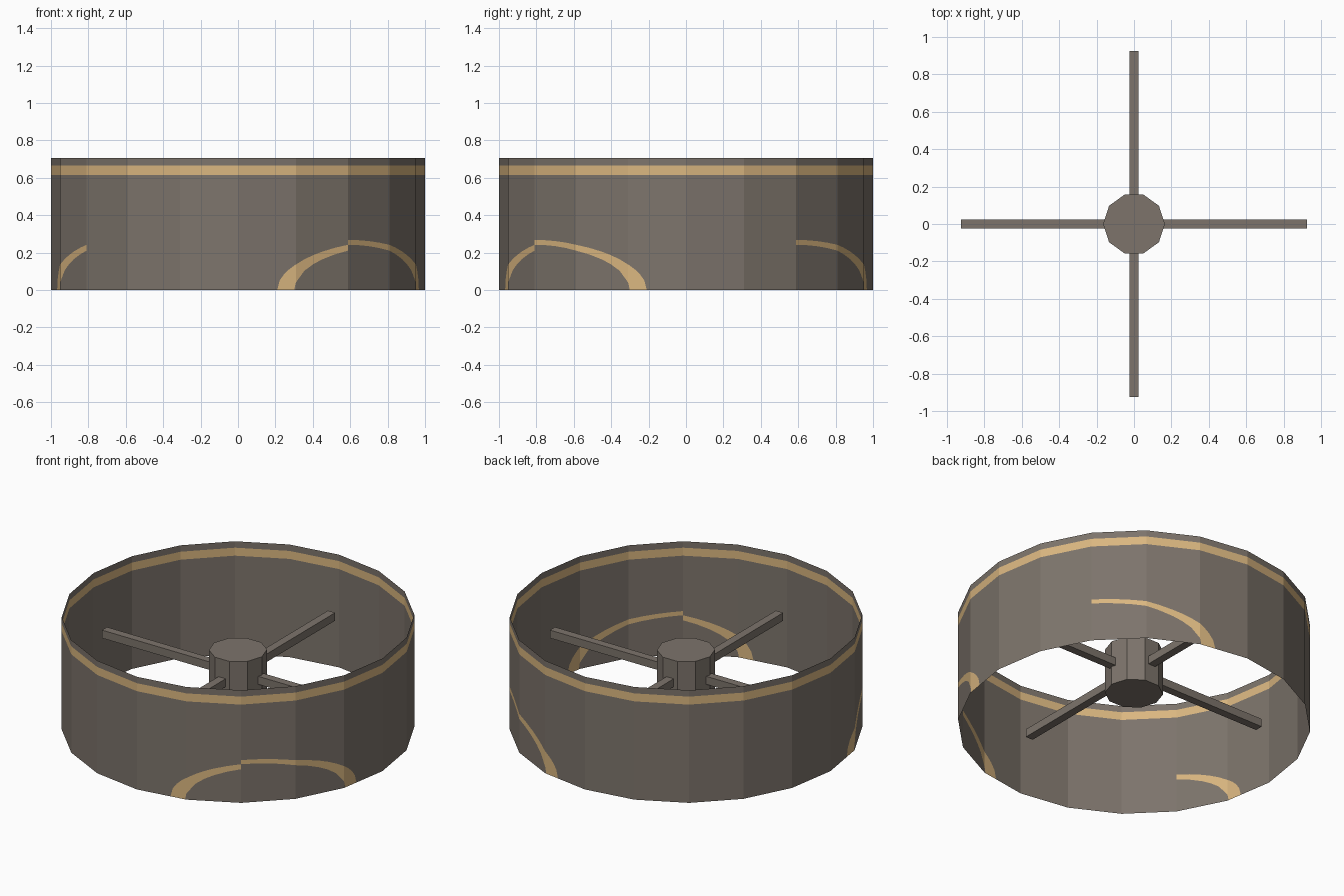
import bpy, bmesh, math

if "Cube" in bpy.data.objects:
    bpy.data.objects.remove(bpy.data.objects["Cube"])

H = 0.705                      # wall height
BAND = (0.615, 0.665)          # gold band near the rim
SIDES = 20
STEP = 360 / SIDES


def material(name, rgb):
    m = bpy.data.materials.new(name)
    m.diffuse_color = (*rgb, 1)
    m.use_nodes = True
    m.node_tree.nodes["Principled BSDF"].inputs["Base Color"].default_value = m.diffuse_color
    return m


GREY = material("warm grey", (0.205, 0.175, 0.148))
GOLD = material("pale gold", (0.70, 0.47, 0.215))


def finish(bm, name, mats):
    me = bpy.data.meshes.new(name)
    bm.to_mesh(me)
    bm.free()
    for m in mats:
        me.materials.append(m)
    ob = bpy.data.objects.new(name, me)
    bpy.context.collection.objects.link(ob)
    return ob


def wall_point(deg, z):
    """Point on the flat-sided wall at an angle."""
    i = math.floor(deg / STEP + 1e-6)
    t = deg / STEP - i
    a, b = math.radians(i * STEP), math.radians((i + 1) * STEP)
    return (math.cos(a) * (1 - t) + math.cos(b) * t,
            math.sin(a) * (1 - t) + math.sin(b) * t, z)


def ellipse(offset, span, height):
    return height * math.sqrt(max(0, 1 - (offset / span) ** 2))


# Half arches: (apex angle, direction, first offset drawn)
ARCHES = [(36, 1, 0), (-54, 1, 0), (-36, -1, 18), (-126, -1, 18)]
CUTS = [0, 4.5, 9, 13.5, 18, 22.5, 27, 30, 33, 36, 36.5, 38, 39.5, 41, 41.8, 54]

# Wall strips: angle range plus arch heights at each end
strips = []
covered = set()
for apex, sign, first in ARCHES:
    for o0, o1 in zip(CUTS, CUTS[1:]):
        if o0 < first:
            continue
        ends = [(apex + sign * o, ellipse(o, 36.5, 0.242), ellipse(o, 41.8, 0.268))
                for o in (o0, o1)]
        strips.append(ends if sign > 0 else ends[::-1])
    for o in range(first, 54, 18):
        covered.add(round((apex + sign * (o + 9) - 9) / STEP) % SIDES)
for i in range(SIDES):
    if i not in covered:
        strips.append([(i * STEP, 0, 0), ((i + 1) * STEP, 0, 0)])

# Drum wall: an open single-skin ring with cut-in gold details
bm = bmesh.new()
for (a0, in0, out0), (a1, in1, out1) in strips:
    left = [0, in0, out0, *BAND, H]
    right = [0, in1, out1, *BAND, H]
    # keep both ends of a strip on the same flat side
    mid = math.floor((a0 + a1) / 2 / STEP)
    def pt(a, z):
        t = a / STEP - mid
        p, q = wall_point(mid * STEP, z), wall_point((mid + 1) * STEP, z)
        return tuple(u * (1 - t) + v * t for u, v in zip(p, q))
    for k in range(5):
        pts = [pt(a0, left[k]), pt(a1, right[k]), pt(a1, right[k + 1]), pt(a0, left[k + 1])]
        uniq = []
        for p in pts:
            if all(math.dist(p, q) > 1e-5 for q in uniq):
                uniq.append(p)
        if len(uniq) > 2:
            f = bm.faces.new([bm.verts.new(p) for p in uniq])
            f.material_index = 1 if k in (1, 3) else 0
bmesh.ops.remove_doubles(bm, verts=bm.verts, dist=1e-5)
finish(bm, "drum_wall", [GREY, GOLD])

# Hub: ten-sided block at mid height
bm = bmesh.new()
bmesh.ops.create_cone(bm, cap_ends=True, segments=10, radius1=0.165, radius2=0.165, depth=0.28)
# turn so that corners lie on the x axis
a = min((math.atan2(v.co.y, v.co.x) % math.radians(36)) for v in bm.verts)
for v in bm.verts:
    x, y = v.co.x, v.co.y
    v.co.x = x * math.cos(a) + y * math.sin(a)
    v.co.y = -x * math.sin(a) + y * math.cos(a)
    v.co.z += H / 2
finish(bm, "hub", [GREY])

# Four spokes reaching almost to the wall
for i in range(4):
    bm = bmesh.new()
    bmesh.ops.create_cube(bm, size=1)
    for v in bm.verts:
        v.co.x = 0.53 + v.co.x * 0.79
        v.co.y *= 0.05
        v.co.z = H / 2 + v.co.z * 0.05
    ob = finish(bm, f"spoke_{i + 1}", [GREY])
    ob.rotation_euler.z = math.radians(90 * i)
